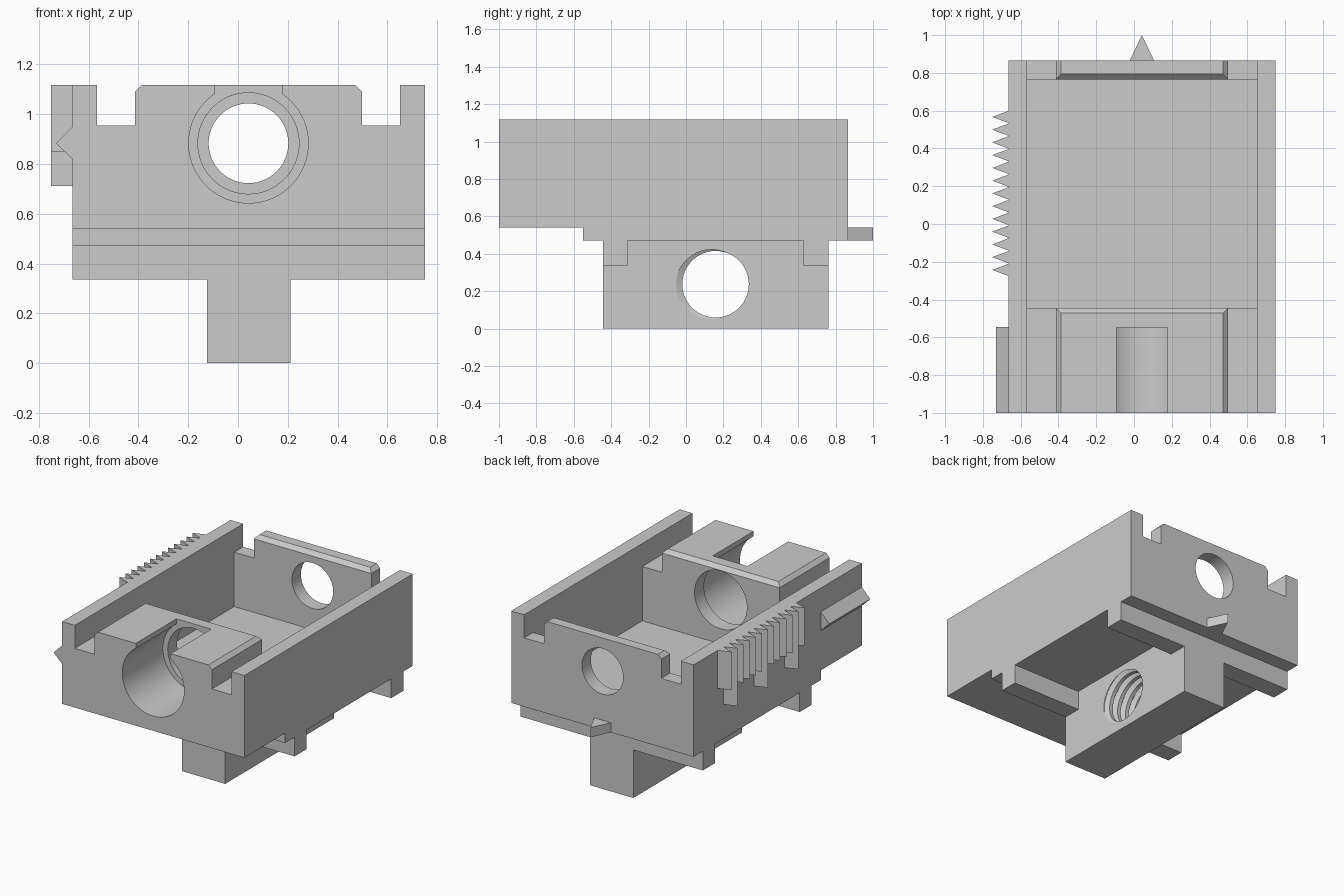
import bpy, bmesh
from math import sin, cos, pi, radians

if "Cube" in bpy.data.objects:
    bpy.data.objects.remove(bpy.data.objects["Cube"], do_unlink=True)

GREY = (0.6, 0.6, 0.6, 1)
grey = bpy.data.materials.new("plain grey")
grey.use_nodes = True
grey.diffuse_color = GREY
grey.node_tree.nodes["Principled BSDF"].inputs["Base Color"].default_value = GREY


def finish(name, bm):
    bmesh.ops.recalc_face_normals(bm, faces=bm.faces)
    mesh = bpy.data.meshes.new(name)
    bm.to_mesh(mesh)
    bm.free()
    mesh.materials.append(grey)
    obj = bpy.data.objects.new(name, mesh)
    bpy.context.collection.objects.link(obj)
    return obj


def extrude(name, profile, axis, lo, hi):
    """Extrude a 2D profile along one axis; profile uses the other two."""
    place = {"x": lambda a, b, t: (t, a, b),
             "y": lambda a, b, t: (a, t, b),
             "z": lambda a, b, t: (a, b, t)}[axis]
    bm = bmesh.new()
    start, end = [[bm.verts.new(place(a, b, t)) for a, b in profile] for t in (lo, hi)]
    for i in range(len(profile)):
        bm.faces.new((start[i - 1], start[i], end[i], end[i - 1]))
    bm.faces.new(start)
    bm.faces.new(end)
    return finish(name, bm)


def helix(name, cy, cz, base, pitch, turns, profile, seg=48):
    """Solid screw along x; profile lists (fraction of pitch, radius) for one turn."""
    bm = bmesh.new()
    n = len(profile)
    rows = []
    for m in range(turns):
        for frac, r in profile:
            rows.append([bm.verts.new((base + (m + frac + i / seg) * pitch,
                                       cy + r * cos(2 * pi * i / seg),
                                       cz + r * sin(2 * pi * i / seg))) for i in range(seg)])
    for k in range(len(rows) - 1):
        for i in range(seg - 1):
            bm.faces.new((rows[k][i], rows[k][i + 1], rows[k + 1][i + 1], rows[k + 1][i]))
        # the end of each turn joins the start of the next one
        if k + n + 1 < len(rows):
            bm.faces.new((rows[k][-1], rows[k + n][0], rows[k + n + 1][0], rows[k + 1][-1]))
    bmesh.ops.holes_fill(bm, edges=[e for e in bm.edges if e.is_boundary], sides=0)
    return finish(name, bm)


def rect(a0, a1, b0, b1):
    return [(a0, b0), (a1, b0), (a1, b1), (a0, b1)]


def circle(a, b, r, n=64):
    return [(a + r * cos(2 * pi * i / n), b + r * sin(2 * pi * i / n)) for i in range(n)]


def combine(target, tool, operation="DIFFERENCE"):
    tool.hide_render = True
    mod = target.modifiers.new("combine", "BOOLEAN")
    mod.operation = operation
    mod.solver = "EXACT"
    mod.object = tool
    bpy.context.view_layer.objects.active = target
    bpy.ops.object.modifier_apply(modifier=mod.name)
    bpy.data.objects.remove(tool, do_unlink=True)


LEFT, RIGHT = 0.75, -0.664       # outer side walls
FRONT, BACK, TOP = -1.0, 0.865, 1.117
MID = 0.042                      # centre line of the housing
STEP_Z, BAR_Z = 0.472, 0.337     # underside levels
C = 0.027                        # chamfer size
PITCH = 0.0675                   # shared by the thread and the scale

# Housing: stepped side profile with two cross bars underneath
housing = extrude("housing", [
    (FRONT, TOP), (FRONT, 0.54), (-0.55, 0.54), (-0.55, STEP_Z),
    (-0.443, STEP_Z), (-0.443, BAR_Z), (-0.312, BAR_Z), (-0.312, STEP_Z),
    (0.627, STEP_Z), (0.627, BAR_Z), (0.762, BAR_Z), (0.762, STEP_Z),
    (BACK, STEP_Z), (BACK, TOP)], "x", RIGHT, LEFT)

# Stem below the floor
combine(housing, extrude("stem", rect(-0.443, 0.762, 0, 0.5), "x", -0.125, 0.211), "UNION")

# Open cavity with chamfered end rims
combine(housing, extrude("cavity", [
    (-0.445, 0.574), (0.766, 0.574), (0.766, TOP - C), (0.766 + C, TOP), (0.766 + C, 1.2),
    (-0.445 - C, 1.2), (-0.445 - C, TOP), (-0.445, TOP - C)], "x", MID - 0.608, MID + 0.608))

# Slots beside the end blocks, mirrored about the centre line
for s in (-1, 1):
    outer, inner = MID + s * 0.608, MID + s * 0.456
    combine(housing, extrude("slot", [
        (outer, 0.955), (inner, 0.955), (inner, TOP - C),
        (inner - s * C, TOP), (inner - s * C, 1.2), (outer, 1.2)], "y", -1.1, 1.1))

# Stepped bore along the housing and the opening above it
for r, lo, hi in ((0.203, -0.7, -0.3), (0.24, -1.1, -0.549), (0.16, 0.5, 1.0)):
    combine(housing, extrude("bore", circle(MID, 0.883, r), "y", lo, hi))
combine(housing, extrude("opening", rect(MID - 0.135, MID + 0.135, 0.9, 1.2), "y", -1.1, -0.549))

# Fine threaded hole across the stem
combine(housing, helix("thread", 0.158, 0.237, 0.211 - 8 * PITCH, PITCH, 10,
                       [(0.2, 0.178), (0.46, 0.211), (0.54, 0.211), (0.8, 0.178)]))

# Pointer on the back
extrude("pointer", [(MID - 0.067, BACK - 0.005), (MID + 0.067, BACK - 0.005), (MID, 1.0)],
        "z", STEP_Z, 0.54)

# Ridge on the right wall
extrude("right_ridge", [(RIGHT + 0.005, 0.955), (RIGHT + 0.005, 0.813), (-0.73, 0.883)],
        "y", FRONT, -0.546)

# Scale teeth on the right wall, every fifth one long
for i in range(13):
    y = 0.567 - i * PITCH
    bottom = 0.712 if i % 5 == 1 else 0.85
    extrude("scale_tooth_%d" % (i + 1),
            [(RIGHT + 0.003, y + PITCH / 2), (-0.75, y), (RIGHT + 0.003, y - PITCH / 2)],
            "z", bottom, TOP)

# Smooth the bores, keep the flat faces crisp
bpy.ops.object.select_all(action="DESELECT")
housing.select_set(True)
bpy.context.view_layer.objects.active = housing
bpy.ops.object.shade_smooth_by_angle(angle=radians(25))
